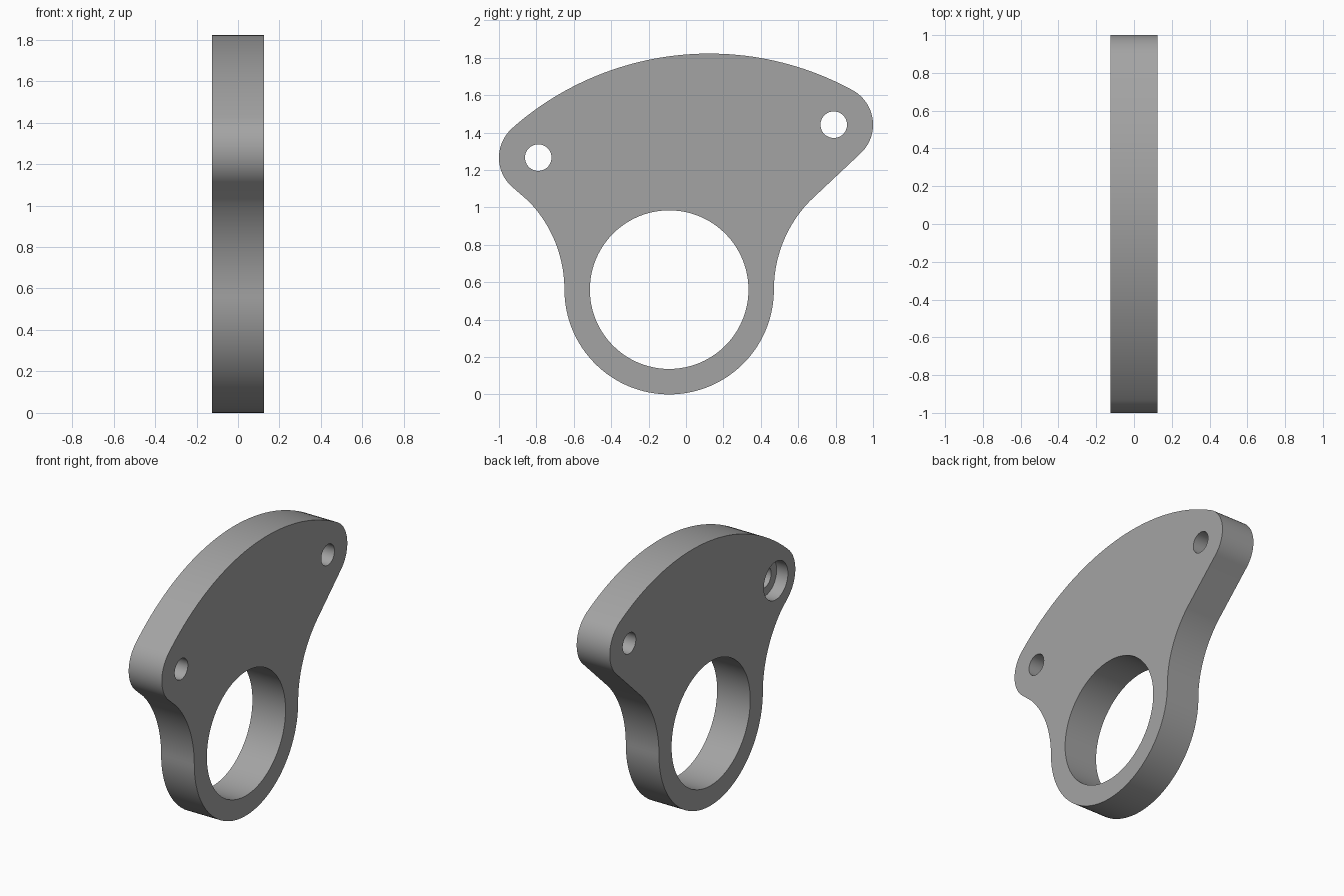
import bpy, bmesh
from math import sin, cos, atan2, hypot, radians, degrees, pi

if "Cube" in bpy.data.objects:
    bpy.data.objects.remove(bpy.data.objects["Cube"])

HALF = 0.125                     # half thickness along x
RING = (-0.09, 0.56)             # y, z centres
EAR_L, EAR_R = (-0.79, 1.266), (0.79, 1.442)
CROWN = (0.125, 0.228)
RING_R, EAR_RAD, FILLET = 0.56, 0.21, 0.68


def arc(centre, r, a0, a1, n):
    pts = []
    for i in range(n + 1):
        a = radians(a0 + (a1 - a0) * i / n)
        pts.append((centre[0] + r * cos(a), centre[1] + r * sin(a)))
    return pts


def angle_to(p):
    return degrees(atan2(p[1] - CROWN[1], p[0] - CROWN[0]))


def cut(target, name, centre, r, x0, x1, sides=64):
    # Cylindrical cutter along x, applied and removed
    bpy.ops.mesh.primitive_cylinder_add(
        vertices=sides, radius=r, depth=x1 - x0,
        location=((x0 + x1) / 2, *centre), rotation=(0, pi / 2, 0))
    cutter = bpy.context.object
    cutter.name = name
    cutter.hide_render = True
    mod = target.modifiers.new(name, 'BOOLEAN')
    mod.operation, mod.solver, mod.object = 'DIFFERENCE', 'EXACT', cutter
    bpy.context.view_layer.objects.active = target
    bpy.ops.object.modifier_apply(modifier=mod.name)
    bpy.data.objects.remove(cutter)


# Outline: ring bottom, flared neck, two ears and the crown arc
aR, aL = angle_to(EAR_R), angle_to(EAR_L)
crown_r = EAR_RAD + hypot(EAR_R[0] - CROWN[0], EAR_R[1] - CROWN[1])
side = RING_R + FILLET
outline = (arc(RING, RING_R, 180, 360, 64)
           + arc((RING[0] + side, RING[1]), FILLET, 180, 136, 20)
           + arc(EAR_R, EAR_RAD, -46, aR, 24)
           + arc(CROWN, crown_r, aR, aL, 48)
           + arc(EAR_L, EAR_RAD, aL, 226, 24)
           + arc((RING[0] - side, RING[1]), FILLET, 44, 0, 20))

# Plate body
bm = bmesh.new()
verts = [bm.verts.new((-HALF, y, z)) for y, z in outline]
bmesh.ops.remove_doubles(bm, verts=verts, dist=0.003)
face = bm.faces.new([v for v in verts if v.is_valid])
ext = bmesh.ops.extrude_face_region(bm, geom=[face], use_keep_orig=True)
bmesh.ops.translate(bm, vec=(2 * HALF, 0, 0),
                    verts=[g for g in ext['geom'] if isinstance(g, bmesh.types.BMVert)])
bmesh.ops.recalc_face_normals(bm, faces=bm.faces)
mesh = bpy.data.meshes.new("bracket_plate")
bm.to_mesh(mesh)
bm.free()
plate = bpy.data.objects.new("bracket_plate", mesh)
bpy.context.collection.objects.link(plate)

# Dark grey finish
grey = bpy.data.materials.new("dark_grey")
grey.diffuse_color = (0.37, 0.37, 0.37, 1)
grey.use_nodes = True
grey.node_tree.nodes["Principled BSDF"].inputs["Base Color"].default_value = grey.diffuse_color
mesh.materials.append(grey)

# Ring bore, bolt holes and the counterbore on the left face
cut(plate, "ring_bore", RING, 0.424, -0.3, 0.3, 96)
cut(plate, "bolt_hole_a", EAR_L, 0.071, -0.3, 0.3, 48)
cut(plate, "bolt_hole_b", EAR_R, 0.071, -0.3, 0.3, 48)
cut(plate, "counterbore", EAR_L, 0.13, -0.3, -HALF + 0.085)

# Smooth curved walls, crisp rims
bpy.ops.object.select_all(action='DESELECT')
plate.select_set(True)
bpy.context.view_layer.objects.active = plate
bpy.ops.object.shade_smooth_by_angle(angle=radians(30))
